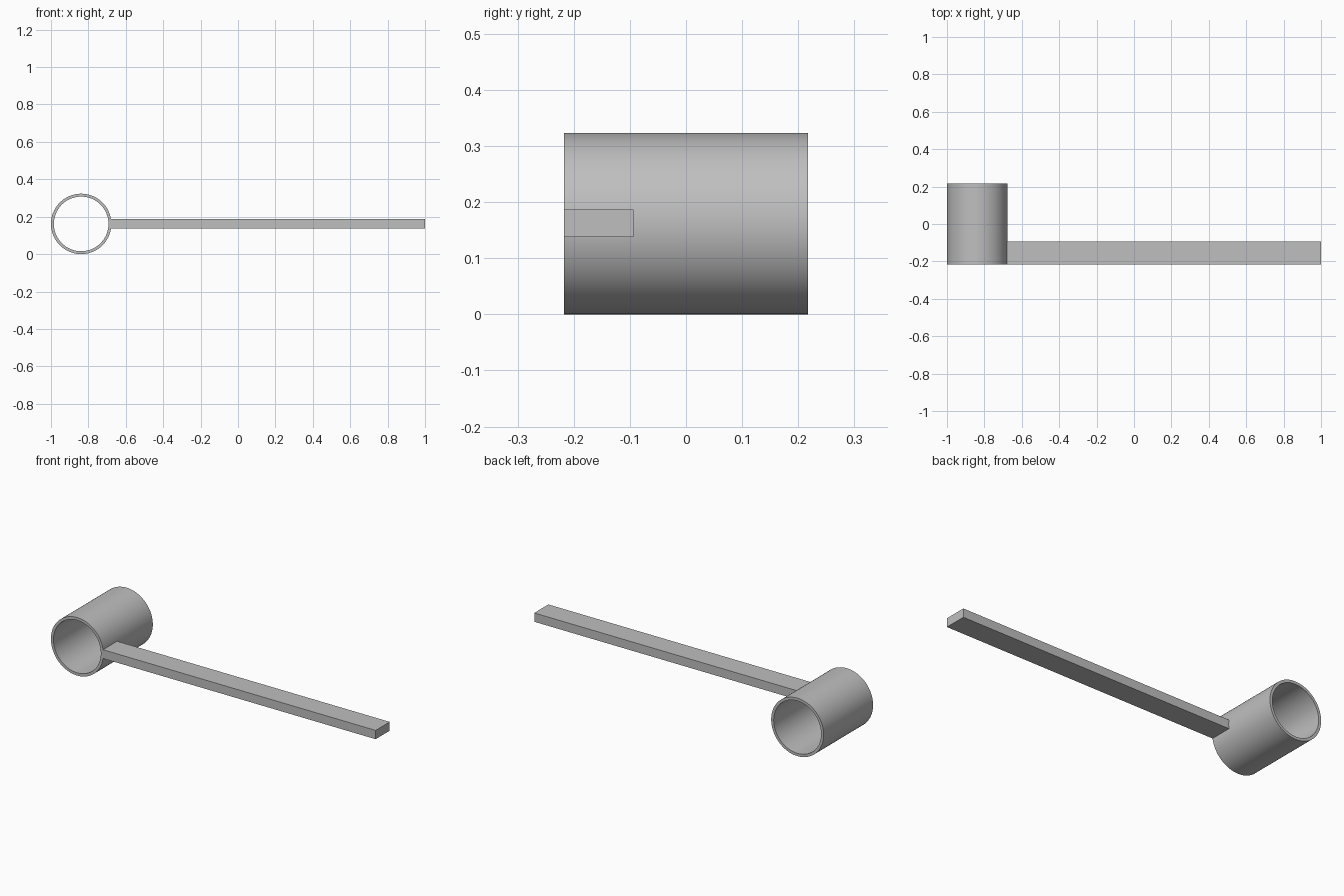
import bpy, bmesh, math

if "Cube" in bpy.data.objects:
    bpy.data.objects.remove(bpy.data.objects["Cube"])

grey = bpy.data.materials.new("grey")
grey.diffuse_color = (0.52, 0.52, 0.52, 1)
grey.use_nodes = True
grey.node_tree.nodes["Principled BSDF"].inputs["Base Color"].default_value = grey.diffuse_color

R_OUT, R_IN, HALF = 0.1615, 0.146, 0.2175
CX, CZ, SEGS = -1 + R_OUT, R_OUT, 96


def finish(name, bm):
    bmesh.ops.recalc_face_normals(bm, faces=bm.faces)
    mesh = bpy.data.meshes.new(name)
    bm.to_mesh(mesh)
    bm.free()
    mesh.materials.append(grey)
    obj = bpy.data.objects.new(name, mesh)
    bpy.context.collection.objects.link(obj)
    return obj


# Open tube: rectangular wall section swept round the y axis
bm = bmesh.new()
section = [(R_OUT, -HALF), (R_OUT, HALF), (R_IN, HALF), (R_IN, -HALF)]
rings = []
for i in range(SEGS):
    a = 2 * math.pi * i / SEGS
    rings.append([bm.verts.new((CX + r * math.cos(a), y, CZ + r * math.sin(a)))
                  for r, y in section])
for i in range(SEGS):
    p, q = rings[i], rings[(i + 1) % SEGS]
    for k in range(4):
        n = (k + 1) % 4
        bm.faces.new((p[k], p[n], q[n], q[k]))
tube = finish("tube", bm)
bpy.context.view_layer.objects.active = tube
tube.select_set(True)
bpy.ops.object.shade_smooth_by_angle(angle=math.radians(30))

# Flat bar joined to the tube wall, flush with its front rim
x0, x1 = CX + 0.154, 1.0
y0, y1 = -HALF, -0.0935
z0, z1 = 0.1375, 0.1865
bm = bmesh.new()
bmesh.ops.create_cube(bm, size=1)
bmesh.ops.scale(bm, vec=(x1 - x0, y1 - y0, z1 - z0), verts=bm.verts)
bmesh.ops.translate(bm, vec=((x0 + x1) / 2, (y0 + y1) / 2, (z0 + z1) / 2), verts=bm.verts)
finish("handle_bar", bm)
